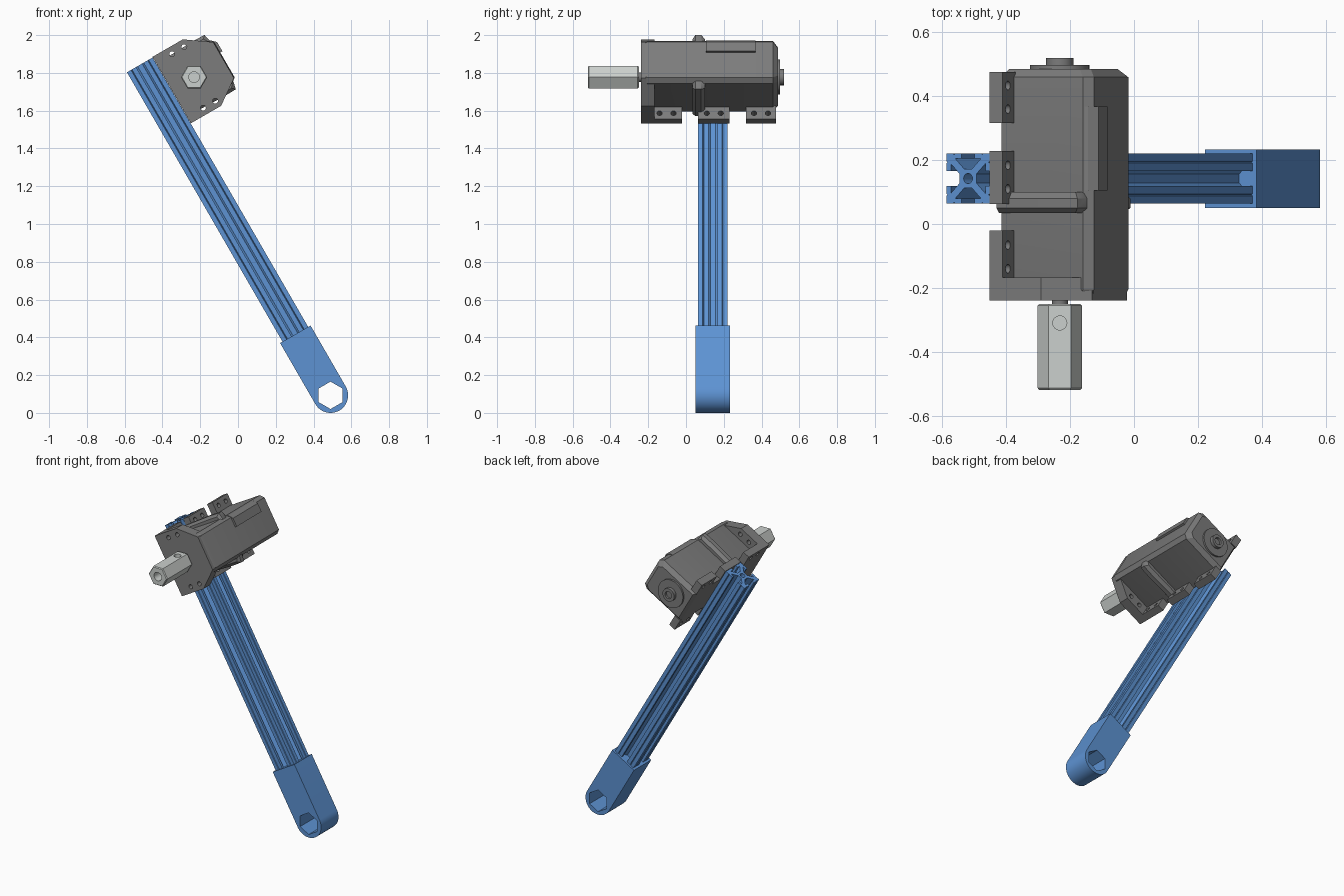
import bpy, bmesh, math
from mathutils import Matrix

cube = bpy.data.objects.get("Cube")
if cube:
    bpy.data.objects.remove(cube, do_unlink=True)


def material(name, r, g, b):
    m = bpy.data.materials.new(name)
    m.use_nodes = True
    m.diffuse_color = (r, g, b, 1)
    m.node_tree.nodes["Principled BSDF"].inputs["Base Color"].default_value = (r, g, b, 1)
    return m


BLUE = material("anodised blue", 0.11, 0.29, 0.65)
GREY = material("housing grey", 0.20, 0.20, 0.20)
STEEL = material("light steel", 0.60, 0.63, 0.61)

# Everything is laid out along an upright arm, then leaned over about the pivot
LEAN = Matrix.Translation((0.49, 0, 0.093)) @ Matrix.Rotation(math.radians(-30), 4, 'Y')
HALF = 0.0785          # half width of the rail
ARM_Y = 0.1425         # depth of the arm centre
AX_U, AX_V = 0.2165, 1.82   # motor axis


def loft(name, sections, axis, mat):
    """Join equal-sized outlines [(position, points)] along an axis."""
    place = {'x': lambda p, t: (t, p[0], p[1]),
             'y': lambda p, t: (p[0], t, p[1]),
             'z': lambda p, t: (p[0], p[1], t)}[axis]
    bm = bmesh.new()
    rings = [[bm.verts.new(place(p, t)) for p in pts] for t, pts in sections]
    n = len(rings[0])
    for a, b in zip(rings, rings[1:]):
        for i in range(n):
            j = (i + 1) % n
            bm.faces.new((a[i], a[j], b[j], b[i]))
    bm.faces.new(rings[0])
    bm.faces.new(rings[-1])
    bmesh.ops.recalc_face_normals(bm, faces=bm.faces)
    bm.transform(LEAN)
    me = bpy.data.meshes.new(name)
    bm.to_mesh(me)
    bm.free()
    me.materials.append(mat)
    ob = bpy.data.objects.new(name, me)
    bpy.context.collection.objects.link(ob)
    return ob


def prism(name, pts, lo, hi, axis, mat):
    return loft(name, [(lo, pts), (hi, pts)], axis, mat)


def ngon(cx, cy, r, n=32, turn=0.0):
    return [(cx + r * math.cos(turn + math.tau * i / n),
             cy + r * math.sin(turn + math.tau * i / n)) for i in range(n)]


def rect(x0, x1, y0, y1):
    return [(x0, y0), (x1, y0), (x1, y1), (x0, y1)]


def mirrored(side):
    """Close a half outline (u, offset) about the motor axis."""
    return ([(u, AX_V + w) for u, w in side] +
            [(u, AX_V - w) for u, w in reversed(side)])


def cut(ob, *cutters):
    bpy.context.view_layer.objects.active = ob
    for c in cutters:
        c.hide_render = True
        m = ob.modifiers.new("cut", 'BOOLEAN')
        m.operation, m.solver, m.object = 'DIFFERENCE', 'EXACT', c
        bpy.ops.object.modifier_apply(modifier=m.name)
        bpy.data.objects.remove(c, do_unlink=True)


# Slotted rail: one side of the profile repeated four times
half_side = [(0.023, HALF), (0.023, 0.0625), (0.0465, 0.0625), (0.014, 0.030)]
groove = [(0.054, HALF), (0.051, 0.074), (0.048, HALF)]
right = [(HALF, HALF)] + groove + half_side
side = right + [(-x, y) for x, y in reversed(right[1:])]
profile = []
for k in range(4):
    c, s = round(math.cos(k * math.pi / 2)), round(math.sin(k * math.pi / 2))
    profile += [(x * c - y * s, ARM_Y + x * s + y * c) for x, y in side]
rail = prism("slotted_rail", profile, 0.34, 2.02, 'z', BLUE)
cut(rail, prism("bore", ngon(0, ARM_Y, 0.016, 20), 0.3, 2.1, 'z', BLUE))

# Rounded end cap with a hexagonal hole
R = 0.093
arc = [(R * math.cos(math.pi + math.pi * i / 24),
        R * math.sin(math.pi + math.pi * i / 24)) for i in range(25)]
cap = prism("end_cap", arc + [(R, 0.373), (-R, 0.373)], 0.05, 0.234, 'y', BLUE)
cut(cap, prism("hex_hole", ngon(0, 0, 0.0725, 6), -0.1, 0.4, 'y', BLUE))


# Motor housing with chamfered ends
def housing(d):
    return mirrored([(0.08 + d * 0.6, 0.13 - d), (0.375 - d, 0.13 - d), (0.402 - d, 0.108 - d)])


loft("motor_housing", [(-0.235, housing(0.012)), (-0.205, housing(0)),
                       (0.46, housing(0)), (0.486, housing(0.025))], 'y', GREY)

# Front plate with four screw holes
plate = prism("front_plate", mirrored([(0.08, 0.203), (0.265, 0.203), (0.397, 0.11)]),
              -0.239, -0.168, 'y', GREY)
for u in (0.177, 0.251):
    for s in (-1, 1):
        cut(plate, prism("screw_hole", ngon(u, AX_V + s * 0.165, 0.014, 16), -0.3, -0.1, 'y', GREY))

# Raised band around the housing, with sloped flanks
outer = mirrored([(0.08, 0.16), (0.3, 0.168), (0.376, 0.166), (0.385, 0.125)])
inner = mirrored([(0.08, 0.145), (0.3, 0.15), (0.36, 0.15), (0.378, 0.12)])
loft("housing_band", [(0.035, inner), (0.05, outer), (0.08, outer), (0.1, inner)], 'y', GREY)

# Raised pad along the upper outer corner
pad = [(0.35, 0.1), (0.367, 0.13), (0.39, 0.124), (0.415, 0.1), (0.415, 0.044), (0.38, 0.044)]
prism("corner_pad", [(u, AX_V + w) for u, w in pad], 0.105, 0.368, 'y', GREY)

# Mounting feet on both flanks, two screw holes each
for y0, y1, y_mid in ((-0.17, -0.02, -0.103), (0.063, 0.229, 0.147), (0.317, 0.477, 0.397)):
    for s, label in ((-1, "lower"), (1, "upper")):
        a, b = sorted((AX_V + s * 0.12, AX_V + s * 0.203))
        foot = prism(label + "_mounting_foot", rect(y0, y1, a, b), 0.08, 0.126, 'x', GREY)
        for dy in (-0.037, 0.037):
            cut(foot, prism("screw_hole", ngon(y_mid + dy, AX_V + s * 0.168, 0.014, 16),
                            0.05, 0.2, 'x', GREY))

# Rear bearing cover and boss
prism("rear_cover", ngon(AX_U, AX_V, 0.093, 40), 0.48, 0.498, 'y', GREY)
boss = prism("rear_boss", ngon(AX_U, AX_V, 0.043), 0.49, 0.52, 'y', GREY)
cut(boss, prism("boss_recess", ngon(AX_U, AX_V, 0.024, 24), 0.505, 0.6, 'y', GREY))

# Output shaft and hexagonal coupling with bore and cross hole
prism("output_shaft", ngon(AX_U, AX_V, 0.025, 24), -0.27, -0.22, 'y', GREY)
hexa, hexb = (ngon(AX_U, AX_V, r, 6, math.pi / 6) for r in (0.064, 0.0695))
coupling = loft("hex_coupling", [(-0.52, hexa), (-0.514, hexb), (-0.256, hexb), (-0.25, hexa)],
                'y', STEEL)
cut(coupling, prism("bore", ngon(AX_U, AX_V, 0.028, 24), -0.6, -0.36, 'y', STEEL))
# The cross hole enters a flat that faces straight up after leaning
drill = prism("cross_hole", ngon(0, -0.31, 0.022, 24), 0, 0.12, 'z', STEEL)
centre = LEAN @ Matrix.Translation((AX_U, 0, AX_V))
drill.data.transform(Matrix.Translation(centre.translation) @ LEAN.inverted())
cut(coupling, drill)

# Smooth the round surfaces, keep hard edges crisp
for ob in bpy.context.collection.objects:
    if ob.type == 'MESH' and ob.data.materials and ob.data.materials[0] in (BLUE, GREY, STEEL):
        bpy.ops.object.select_all(action='DESELECT')
        ob.select_set(True)
        bpy.context.view_layer.objects.active = ob
        bpy.ops.object.shade_smooth_by_angle(angle=math.radians(25))
